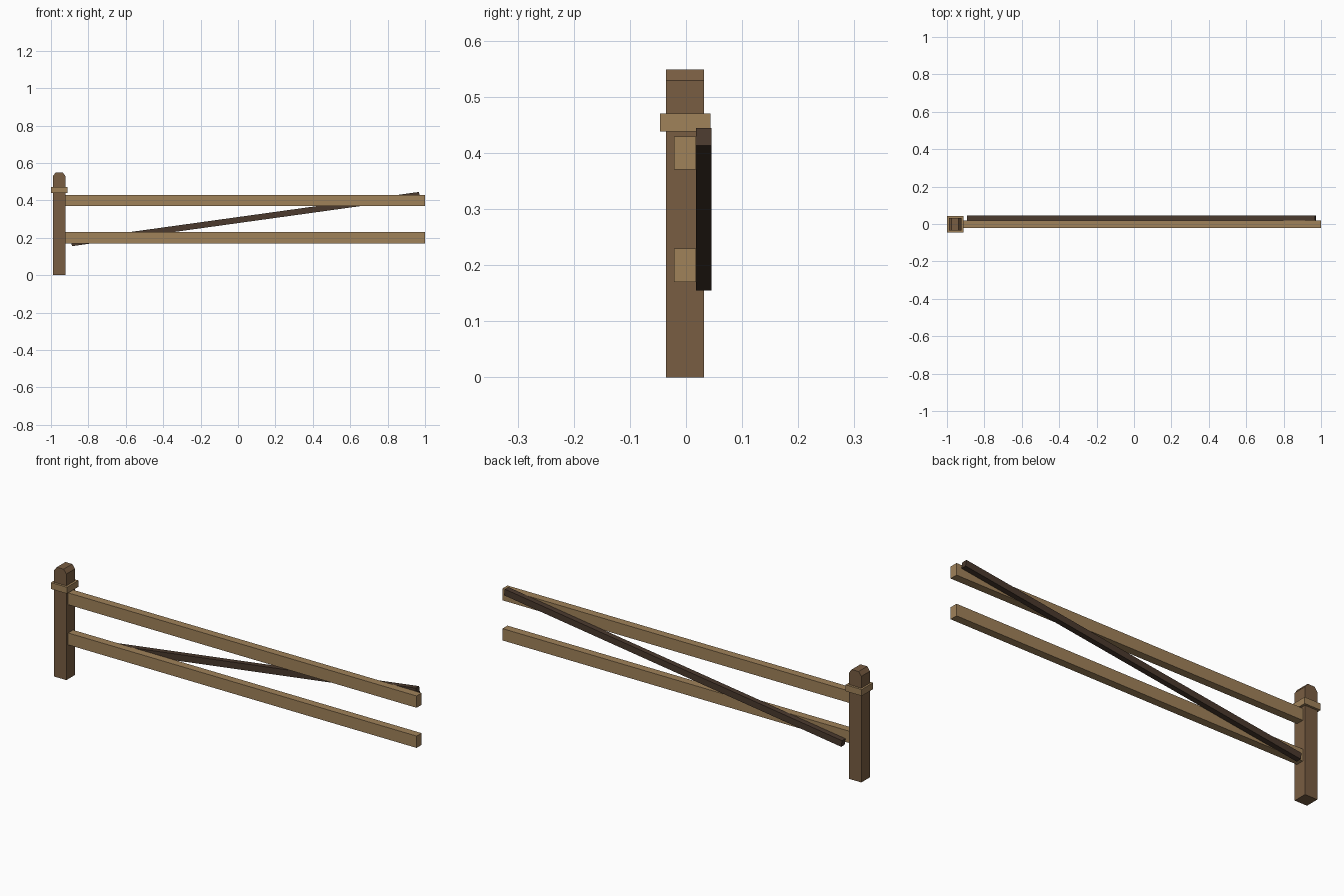
import bpy, bmesh, math
from mathutils import Matrix

if "Cube" in bpy.data.objects:
    bpy.data.objects.remove(bpy.data.objects["Cube"])


def material(name, rgb):
    m = bpy.data.materials.new(name)
    m.diffuse_color = (*rgb, 1)
    m.use_nodes = True
    m.node_tree.nodes["Principled BSDF"].inputs["Base Color"].default_value = m.diffuse_color
    return m


POST = material("brown_wood", (0.188, 0.109, 0.054))
RAIL = material("light_wood", (0.352, 0.223, 0.102))
DARK = material("dark_wood", (0.069, 0.042, 0.027))


def finish(bm, name, mat):
    bmesh.ops.recalc_face_normals(bm, faces=bm.faces)
    me = bpy.data.meshes.new(name)
    bm.to_mesh(me)
    bm.free()
    me.materials.append(mat)
    ob = bpy.data.objects.new(name, me)
    bpy.context.collection.objects.link(ob)
    return ob


def box(name, mat, center, size, tilt=0.0):
    bm = bmesh.new()
    bmesh.ops.create_cube(bm, size=1, matrix=Matrix.Translation(center)
                          @ Matrix.Rotation(tilt, 4, 'Y') @ Matrix.Diagonal((*size, 1)))
    return finish(bm, name, mat)


# Post: front profile with chamfered top corners, extruded in depth
CX, CY, H = -0.956, -0.0015, 0.034
profile = [(-H, 0), (H, 0), (H, 0.529), (H - 0.015, 0.549), (-H + 0.015, 0.549), (-H, 0.529)]
bm = bmesh.new()
face = bm.faces.new([bm.verts.new((CX + x, CY - H, z)) for x, z in profile])
ext = bmesh.ops.extrude_face_region(bm, geom=[face])
bmesh.ops.translate(bm, vec=(0, 2 * H, 0),
                    verts=[v for v in ext["geom"] if isinstance(v, bmesh.types.BMVert)])
finish(bm, "post", POST)

# Collar around the post
box("post_collar", RAIL, (-0.9555, CY, 0.454), (0.089, 0.09, 0.032))

# Two horizontal rails, let slightly into the post
for name, z in (("lower_rail", 0.20), ("upper_rail", 0.40)):
    box(name, RAIL, (0.03, CY, z), (1.94, 0.039, 0.059))

# Diagonal brace on the back of the rails
box("diagonal_brace", DARK, (0.04, 0.0315, 0.30), (1.878, 0.027, 0.032), -math.radians(7.9))
